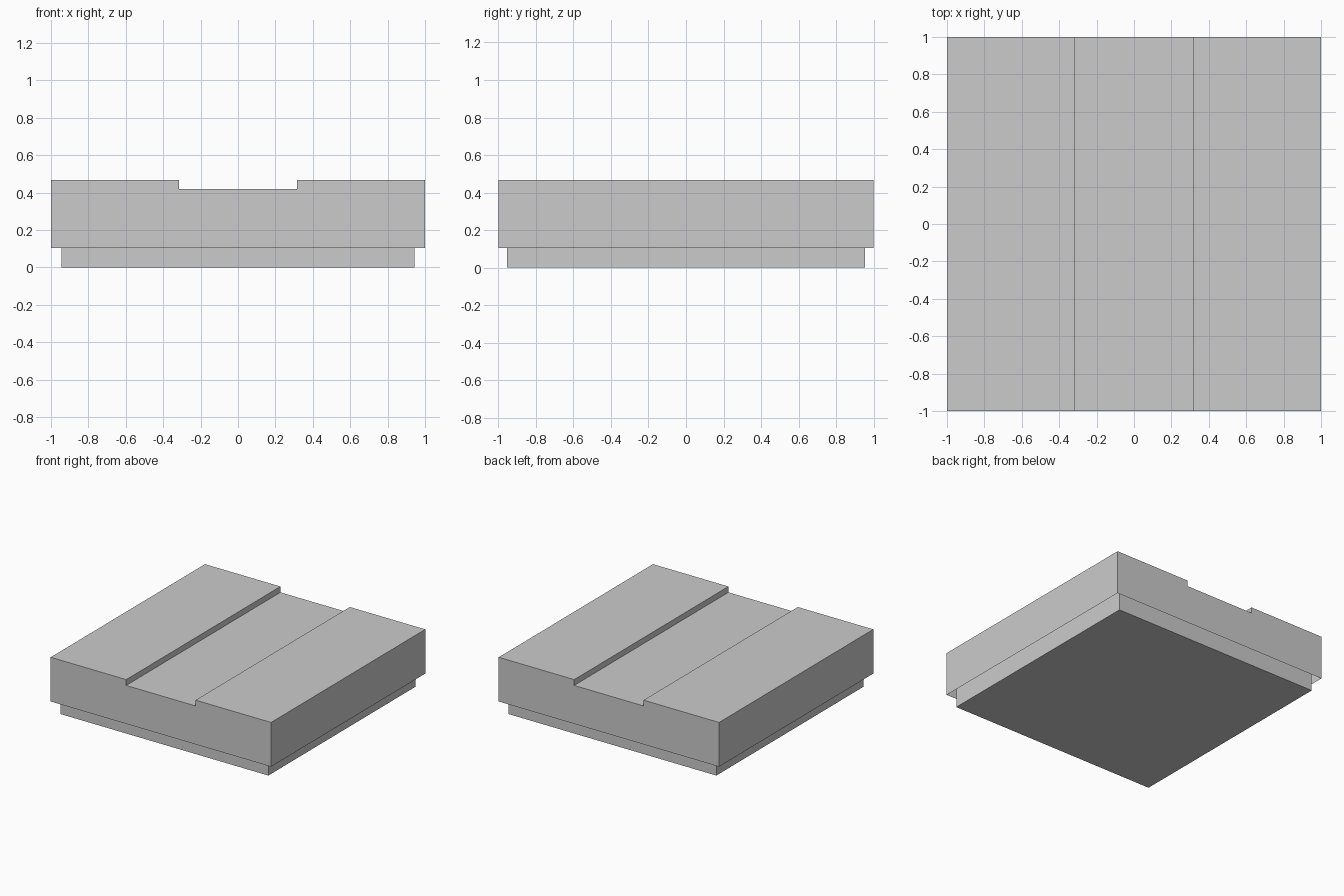
import bpy
import bmesh

if "Cube" in bpy.data.objects:
    bpy.data.objects.remove(bpy.data.objects["Cube"])


def extruded_part(name, profile, half_depth, skip):
    """Extrude an XZ profile along y, leaving the faces with the skip normal open."""
    bm = bmesh.new()
    face = bm.faces.new([bm.verts.new((x, -half_depth, z)) for x, z in profile])
    result = bmesh.ops.extrude_face_region(bm, geom=[face], use_keep_orig=True)
    moved = [v for v in result["geom"] if isinstance(v, bmesh.types.BMVert)]
    bmesh.ops.translate(bm, verts=moved, vec=(0, 2 * half_depth, 0))
    bmesh.ops.recalc_face_normals(bm, faces=bm.faces[:])
    if skip:
        bm.normal_update()
        open_faces = [f for f in bm.faces if f.normal.z * skip > 0.9]
        bmesh.ops.delete(bm, geom=open_faces, context='FACES')
    mesh = bpy.data.meshes.new(name)
    bm.to_mesh(mesh)
    bm.free()
    obj = bpy.data.objects.new(name, mesh)
    bpy.context.collection.objects.link(obj)
    return obj


TOP, FLOOR, LIP = 0.468, 0.42, 0.105
GROOVE = 0.315

# Grooved upper slab: a shell open underneath
right_half = [(1.0, LIP), (1.0, TOP), (GROOVE, TOP), (GROOVE, FLOOR)]
left_half = [(-x, z) for x, z in reversed(right_half)]
extruded_part("grooved_slab", right_half + left_half, 1.0, skip=-1)

# Inset base: closed at the bottom, walls rise inside the slab
BX, BY = 0.944, 0.955
extruded_part("inset_base", [(-BX, 0), (BX, 0), (BX, FLOOR), (-BX, FLOOR)], BY, skip=1)
